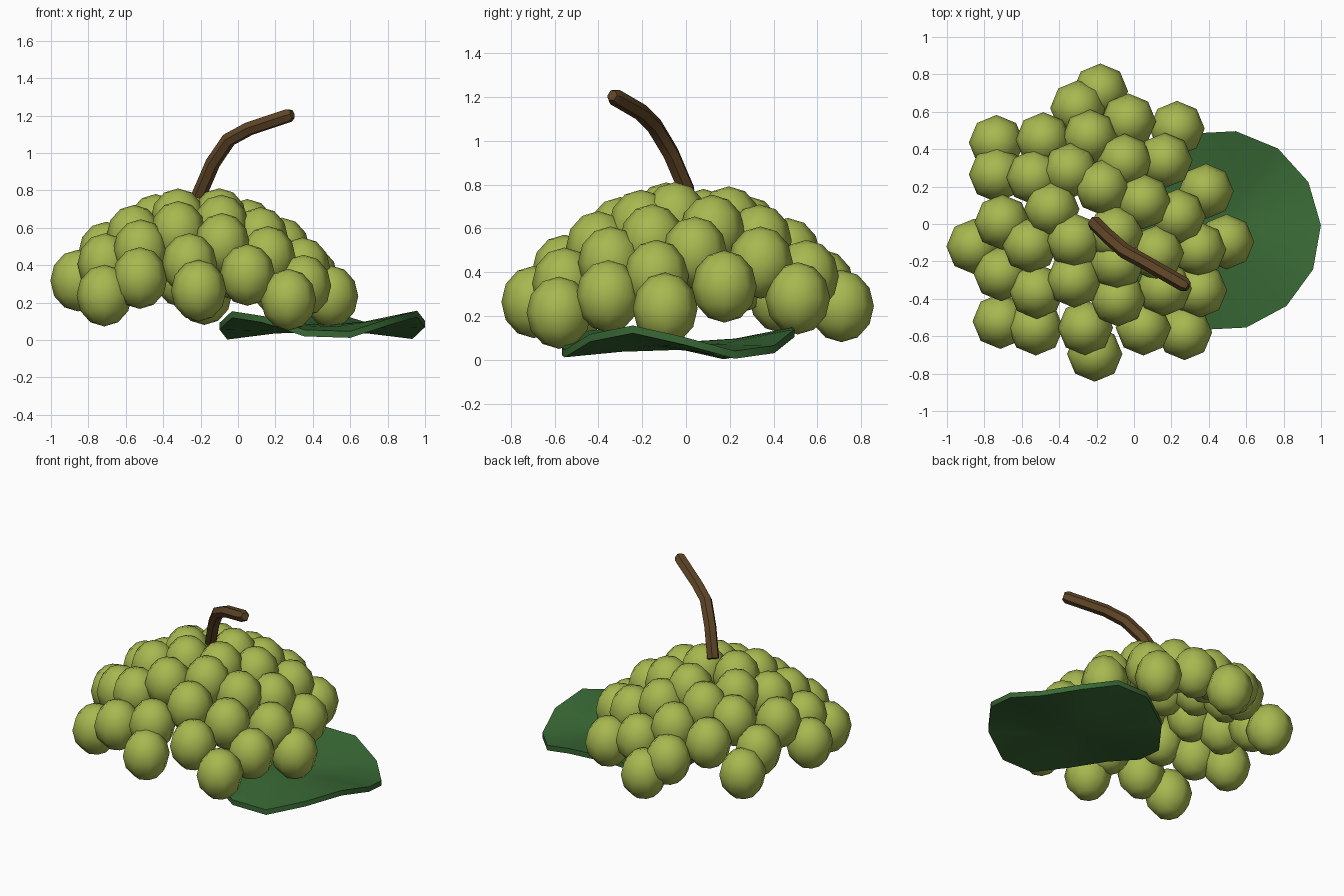
import bpy, bmesh, math
from mathutils import Vector, Matrix

if "Cube" in bpy.data.objects:
    bpy.data.objects.remove(bpy.data.objects["Cube"])


def material(name, rgb):
    m = bpy.data.materials.new(name)
    m.diffuse_color = (*rgb, 1)
    m.use_nodes = True
    m.node_tree.nodes["Principled BSDF"].inputs["Base Color"].default_value = m.diffuse_color
    return m


GRAPE = material("grape green", (0.39, 0.48, 0.08))
LEAF = material("leaf green", (0.04, 0.14, 0.035))
STEM = material("stem brown", (0.115, 0.06, 0.02))


def finish(name, bm, mat, smooth_angle):
    me = bpy.data.meshes.new(name)
    bmesh.ops.recalc_face_normals(bm, faces=bm.faces)
    bm.to_mesh(me)
    bm.free()
    me.materials.append(mat)
    ob = bpy.data.objects.new(name, me)
    bpy.context.collection.objects.link(ob)
    bpy.ops.object.select_all(action='DESELECT')
    ob.select_set(True)
    bpy.context.view_layer.objects.active = ob
    bpy.ops.object.shade_smooth_by_angle(angle=math.radians(smooth_angle))
    return ob


# Grapes: plan positions, lifted onto a parabolic dome
spots = [
    (-.18, .71), (-.30, .62), (-.03, .55), (.23, .51), (-.235, .465),
    (-.485, .45), (-.735, .435), (-.735, .265), (-.535, .25), (-.34, .285),
    (-.05, .335), (.165, .34), (.385, .175), (-.17, .195), (.05, .12),
    (.235, .04), (.495, -.095), (-.44, .08), (-.705, .01), (-.855, -.12),
    (-.555, -.115), (-.32, -.09), (-.10, -.05), (.12, -.155), (.345, -.135),
    (-.71, -.265), (-.52, -.36), (-.32, -.30), (-.09, -.205), (-.085, -.40),
    (.16, -.345), (.35, -.355), (-.715, -.52), (-.525, -.555), (-.26, -.555),
    (.05, -.555), (.27, -.58), (-.21, -.695)]
bm = bmesh.new()
for x, y in spots:
    z = max(0.215, 0.66 - 0.82 * ((x + 0.22) ** 2 + y * y))
    m = Matrix.Translation((x, y, z)) @ Matrix.Diagonal((.148, .148, .165, 1))
    bmesh.ops.create_uvsphere(bm, u_segments=8, v_segments=6, radius=1, matrix=m)
finish("grapes", bm, GRAPE, 75)

# Leaf: 14-sided disc with three waves round the rim
N, R, THICK = 14, 0.55, 0.035
bm = bmesh.new()


def leaf_rings(lift):
    rings = []
    for f in (0.5, 1.0):
        ring = []
        for i in range(N):
            a = 2 * math.pi * i / N + math.radians(3)
            z = 0.045 + (0.017 + 0.06 * math.cos(3 * (a + math.radians(25)))) * f ** 2
            ring.append(bm.verts.new((.45 + R * f * math.cos(a),
                                      -.035 + R * f * .98 * math.sin(a), z + lift)))
        rings.append(ring)
    centre = bm.verts.new((.45, -.035, .045 + lift))
    for i in range(N):
        j = (i + 1) % N
        bm.faces.new((centre, rings[0][i], rings[0][j]))
        bm.faces.new((rings[0][i], rings[1][i], rings[1][j], rings[0][j]))
    return rings[1]


low, high = leaf_rings(0), leaf_rings(THICK)
for i in range(N):
    j = (i + 1) % N
    bm.faces.new((low[i], low[j], high[j], high[i]))
finish("leaf", bm, LEAF, 30)

# Stem: hexagonal tube swept along a bent path, with a chamfered tip
path = [Vector(p) for p in [(-.21, .005, .77), (-.135, -.07, .945), (-.05, -.145, 1.07),
                            (.06, -.205, 1.13), (.27, -.325, 1.2), (.29, -.337, 1.207)]]
radii = [.04, .04, .04, .039, .039, .026]
bm = bmesh.new()
rings = []
for k, p in enumerate(path):
    t = (path[min(k + 1, len(path) - 1)] - path[max(k - 1, 0)]).normalized()
    side = Vector((.5, .87, 0))
    u = (side - t * side.dot(t)).normalized()
    v = t.cross(u)
    rings.append([bm.verts.new(p + radii[k] * (u * math.cos(i * math.pi / 3)
                                               + v * math.sin(i * math.pi / 3)))
                  for i in range(6)])
for a, b in zip(rings, rings[1:]):
    for i in range(6):
        j = (i + 1) % 6
        bm.faces.new((a[i], a[j], b[j], b[i]))
bm.faces.new(rings[0])
bm.faces.new(rings[-1])
finish("stem", bm, STEM, 30)
